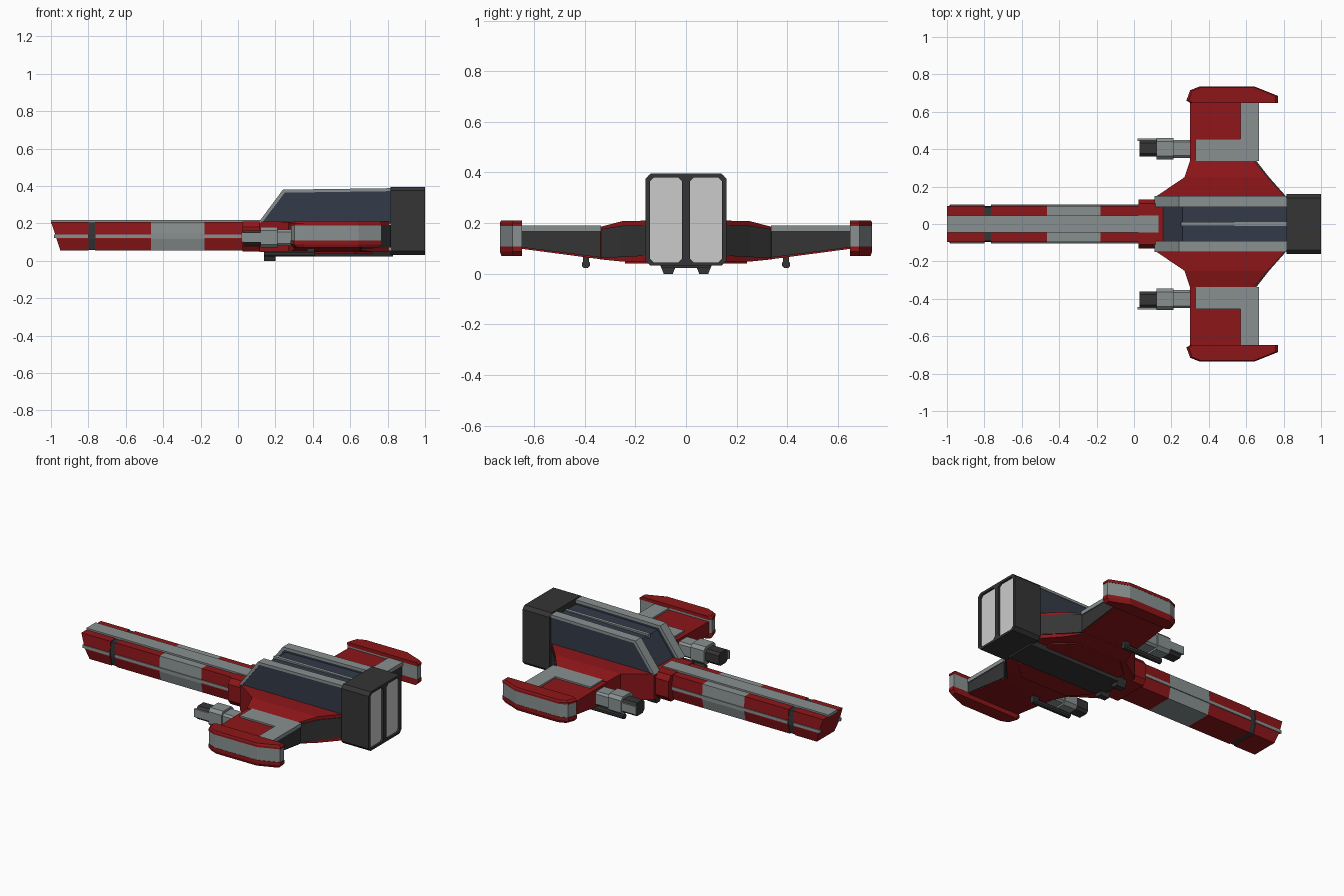
import bpy, bmesh

if "Cube" in bpy.data.objects:
    bpy.data.objects.remove(bpy.data.objects["Cube"])


def material(name, rgb):
    m = bpy.data.materials.new(name)
    m.diffuse_color = (*rgb, 1)
    m.use_nodes = True
    m.node_tree.nodes["Principled BSDF"].inputs["Base Color"].default_value = m.diffuse_color
    return m


RED = material("red_paint", (0.27, 0.008, 0.01))
GREY = material("grey_armour", (0.25, 0.28, 0.28))
DARK = material("dark_metal", (0.035, 0.035, 0.036))
BLUE = material("blue_panel", (0.033, 0.043, 0.066))
GLOW = material("exhaust_panel", (0.55, 0.55, 0.55))


def loft(name, rings, mat, mirror=False):
    """Skin a solid through rings of 3D points; optionally mirror across y."""
    bm = bmesh.new()
    vs = [[bm.verts.new(p) for p in ring] for ring in rings]
    n = len(vs[0])
    for a, b in zip(vs, vs[1:]):
        for i in range(n):
            j = (i + 1) % n
            bm.faces.new((a[i], a[j], b[j], b[i]))
    bm.faces.new(vs[0])
    bm.faces.new(vs[-1])
    bmesh.ops.recalc_face_normals(bm, faces=bm.faces)
    me = bpy.data.meshes.new(name)
    bm.to_mesh(me)
    bm.free()
    ob = bpy.data.objects.new(name, me)
    bpy.context.collection.objects.link(ob)
    me.materials.append(mat)
    if mirror:
        mod = ob.modifiers.new("mirror", 'MIRROR')
        mod.use_axis = (False, True, False)
    return ob


def prism(name, outline, axis, lo, hi, mat, mirror=False):
    """Extrude a 2D outline along an axis from lo to hi."""
    def place(p, h):
        q = list(p)
        q.insert("xyz".index(axis), h)
        return q
    return loft(name, [[place(p, h) for p in outline] for h in (lo, hi)], mat, mirror)


def box(name, x, y, z, mat, mirror=False):
    rect = [(y[0], z[0]), (y[1], z[0]), (y[1], z[1]), (y[0], z[1])]
    return prism(name, rect, 'x', x[0], x[1], mat, mirror)


def octagon(y, z, c):
    """Rectangle in y and z with cut corners."""
    (a, b), (d, e) = y, z
    return [(a + c, d), (b - c, d), (b, d + c), (b, e - c),
            (b - c, e), (a + c, e), (a, e - c), (a, d + c)]


# Nose boom, in painted segments with a raked tip
half = [(0.085, 0.055), (0.1, 0.115), (0.1, 0.145), (0.095, 0.207)]
section = half + [(-y, z) for y, z in reversed(half)]


def rake(z):
    return (0.21 - z) / 0.155 * 0.05


def boom(name, x0, x1, mat, s=1.0, raked=False):
    pts = [(y * s, 0.13 + (z - 0.13) * s) for y, z in section]
    loft(name, [[(x0 + (rake(z) if raked else 0), y, z) for y, z in pts],
                [(x1, y, z) for y, z in pts]], mat)


boom("boom_tip", -1.0, -0.8, RED, raked=True)
boom("boom_seam", -0.8, -0.765, DARK, 0.96)
boom("boom_front", -0.765, -0.465, RED)
boom("boom_band", -0.465, -0.18, GREY)
boom("boom_rear", -0.18, 0.14, RED)
box("boom_top_strip", (-1.0, 0.13), (-0.045, 0.045), (0.2, 0.217), GREY)
box("boom_tip_rail", (-0.985, -0.8), (0.09, 0.105), (0.122, 0.14), GREY, True)
box("boom_side_rail", (-0.765, 0.04), (0.09, 0.105), (0.122, 0.14), GREY, True)

# Hull with flared wing roots
prism("hull_collar", [(-0.11, 0.05), (0.11, 0.05), (0.132, 0.08), (0.132, 0.18),
                      (0.11, 0.21), (-0.11, 0.21), (-0.132, 0.18), (-0.132, 0.08)],
      'x', 0.025, 0.16, RED)


def wing_ring(y, x0, x1, z0, z1):
    return [(x0, y, z0), (x1, y, z0), (x1, y, z1), (x0, y, z1)]


loft("hull_and_wing_roots", [
    wing_ring(-0.34, 0.30, 0.64, 0.057, 0.185),
    wing_ring(-0.25, 0.27, 0.715, 0.048, 0.208),
    wing_ring(-0.145, 0.115, 0.81, 0.048, 0.21),
    wing_ring(0.145, 0.115, 0.81, 0.048, 0.21),
    wing_ring(0.25, 0.27, 0.715, 0.048, 0.208),
    wing_ring(0.34, 0.30, 0.64, 0.057, 0.185)], RED)
loft("wing_root_trailing_edge", [
    wing_ring(0.14, 0.78, 0.82, 0.072, 0.19),
    wing_ring(0.25, 0.68, 0.722, 0.066, 0.19),
    wing_ring(0.345, 0.60, 0.648, 0.062, 0.175)], DARK, True)

# Wings with an L-shaped armour plate
loft("wing", [wing_ring(0.335, 0.30, 0.655, 0.057, 0.182),
              wing_ring(0.66, 0.30, 0.655, 0.1, 0.178)], RED, True)
loft("wing_trailing_edge", [wing_ring(0.337, 0.62, 0.662, 0.064, 0.168),
                            wing_ring(0.655, 0.62, 0.662, 0.105, 0.168)], DARK, True)
prism("wing_armour", [(0.33, 0.336), (0.668, 0.336), (0.668, 0.655), (0.57, 0.655),
                      (0.57, 0.455), (0.33, 0.455)], 'z', 0.166, 0.19, GREY, True)

# Winglets at the wing ends
tip = [(0.30, 0.648), (0.28, 0.66), (0.30, 0.715), (0.35, 0.735),
       (0.645, 0.735), (0.77, 0.685), (0.77, 0.648)]


def tip_ring(z, s):
    return [(0.525 + (x - 0.525) * s, 0.648 + (y - 0.648) * s, z) for x, y in tip]


loft("winglet_cap", [tip_ring(0.188, 1), tip_ring(0.2, 1), tip_ring(0.21, 0.95)], RED, True)
loft("winglet_side", [tip_ring(0.105, 0.985), tip_ring(0.19, 0.985)], GREY, True)
loft("winglet_base", [tip_ring(0.07, 0.93), tip_ring(0.088, 1), tip_ring(0.108, 1)], RED, True)

# Wing guns
prism("gun_barrel", octagon((0.362, 0.448), (0.082, 0.163), 0.015), 'x', 0.03, 0.14, DARK, True)
box("gun_side_plate", (0.02, 0.13), (0.445, 0.456), (0.1, 0.15), GREY, True)
prism("gun_collar", octagon((0.345, 0.46), (0.07, 0.18), 0.018), 'x', 0.12, 0.21, GREY, True)
prism("gun_mount", octagon((0.353, 0.45), (0.08, 0.166), 0.012), 'x', 0.2, 0.32, GREY, True)
prism("under_gun_rod", octagon((0.38, 0.41), (0.022, 0.052), 0.008), 'x', 0.14, 0.41, DARK, True)
box("under_gun_post", (0.37, 0.41), (0.383, 0.407), (0.03, 0.09), DARK, True)

# Raised upper body: blue core, side panels and grey beams along the top edges


def roof(drop):
    return [(0.12 + drop, 0.2), (0.245 + drop * 0.5, 0.38 - drop),
            (0.82, 0.388 - drop), (0.82, 0.2)]


prism("upper_core", roof(0.028), 'y', -0.1, 0.1, BLUE)
prism("upper_side_panel", roof(0.007), 'y', 0.093, 0.147, BLUE, True)
prism("upper_edge_beam", [(0.11, 0.205), (0.24, 0.38), (0.82, 0.388), (0.82, 0.372),
                          (0.25, 0.364), (0.13, 0.205)], 'y', 0.092, 0.15, GREY, True)
box("upper_centre_strip", (0.25, 0.82), (-0.01, 0.01), (0.34, 0.364), GREY)

# Engine block with two recessed exhaust panels
engine = prism("engine_block", octagon((-0.16, 0.16), (0.032, 0.395), 0.02),
               'x', 0.815, 1.0, DARK)
slot = octagon((0.015, 0.143), (0.045, 0.38), 0.016)
cutter = prism("exhaust_cutter", slot, 'x', 0.982, 1.05, DARK, True)
cutter.hide_render = True
cutter.hide_set(True)
cut = engine.modifiers.new("exhaust_slots", 'BOOLEAN')
cut.object = cutter
cut.solver = 'EXACT'
prism("exhaust_panel", slot, 'x', 0.96, 0.988, GLOW, True)

# Belly plates and chin cannons
prism("belly_plate", [(0.2, -0.15), (0.3, -0.24), (0.62, -0.24), (0.72, -0.15),
                      (0.72, 0.15), (0.62, 0.24), (0.3, 0.24), (0.2, 0.15)],
      'z', 0.04, 0.06, RED)
prism("belly_keel", [(-0.11, 0.055), (-0.095, 0.022), (0.095, 0.022), (0.11, 0.055)],
      'x', 0.16, 0.83, DARK)
prism("chin_cannon", [(0.04, 0.03), (0.052, 0.0), (0.088, 0.0), (0.1, 0.03), (0.1, 0.05),
                      (0.04, 0.05)], 'x', 0.14, 0.2, DARK, True)
